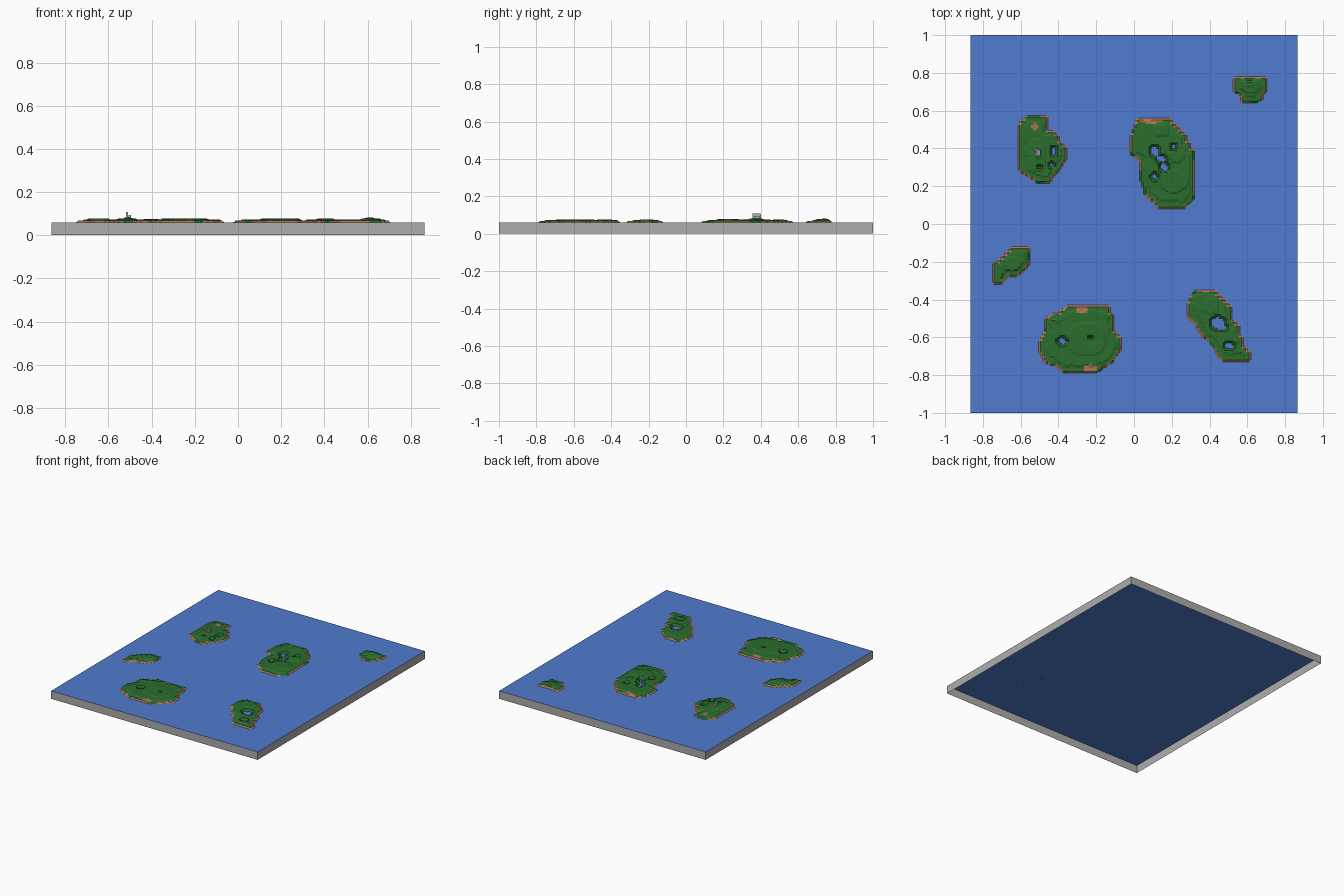
import bpy, bmesh, math
from mathutils import Vector, noise
from mathutils.geometry import intersect_point_line

if "Cube" in bpy.data.objects:
    bpy.data.objects.remove(bpy.data.objects["Cube"])

SEA = 0.06          # water level
STEP = 0.01         # terrain grid spacing


def mat(name, r, g, b):
    m = bpy.data.materials.new(name)
    m.diffuse_color = (r, g, b, 1)
    m.use_nodes = True
    m.node_tree.nodes["Principled BSDF"].inputs["Base Color"].default_value = m.diffuse_color
    return m


WATER = mat("water blue", 0.08, 0.2, 0.62)
GREY = mat("stone grey", 0.42, 0.42, 0.42)
GREEN = mat("grass green", 0.024, 0.155, 0.027)
BROWN = mat("earth brown", 0.40, 0.17, 0.085)


def make(name, bm, mats):
    me = bpy.data.meshes.new(name)
    bm.to_mesh(me)
    bm.free()
    for m in mats:
        me.materials.append(m)
    ob = bpy.data.objects.new(name, me)
    bpy.context.collection.objects.link(ob)
    return ob


def inside(x, y, poly):
    hit = False
    for (ax, ay), (bx, by) in zip(poly, poly[1:] + poly[:1]):
        if (ay > y) != (by > y) and x < (bx - ax) * (y - ay) / (by - ay) + ax:
            hit = not hit
    return hit


def edge_distance(x, y, poly):
    p, best = Vector((x, y)), 9
    for a, b in zip(poly, poly[1:] + poly[:1]):
        a, b = Vector(a), Vector(b)
        q, t = intersect_point_line(p, a, b)
        q = a.lerp(b, min(1, max(0, t)))
        best = min(best, (p - q.to_2d()).length)
    return best


def in_ellipse(x, y, e):
    return ((x - e[0]) / e[2]) ** 2 + ((y - e[1]) / e[3]) ** 2 < 1


def island(name, poly, lakes=(), hills=(), beaches=()):
    """Terraced terrain grid: earth rim at the shore, grass on top."""
    xs, ys = [p[0] for p in poly], [p[1] for p in poly]
    x0, y0 = min(xs) - STEP, min(ys) - STEP
    nx = int((max(xs) - x0) / STEP) + 3
    ny = int((max(ys) - y0) / STEP) + 3

    def height(x, y):
        # coarse blocks give the stair-stepped coastline
        cx = x0 + math.floor((x - x0) / (2 * STEP) + 0.25) * 2 * STEP + STEP
        cy = y0 + math.floor((y - y0) / (2 * STEP) + 0.25) * 2 * STEP + STEP
        if not inside(cx, cy, poly) or not inside(x, y, poly):
            return SEA, True
        if any(in_ellipse(x, y, e) for e in lakes):
            return SEA, False
        h = SEA + 0.008
        n = noise.noise(Vector((x * 22, y * 22, 0)))
        if edge_distance(x, y, poly) > 0.03 + 0.012 * n:
            h += 0.005
        h += sum(e[4] for e in hills if in_ellipse(x, y, e))
        return h, False

    bm = bmesh.new()
    grid, shore = [], set()
    for i in range(nx):
        col = []
        for j in range(ny):
            x, y = x0 + i * STEP, y0 + j * STEP
            z, outer = height(x, y)
            v = bm.verts.new((x, y, z))
            if outer:
                shore.add(v)
            col.append(v)
        grid.append(col)
    for i in range(nx - 1):
        for j in range(ny - 1):
            q = [grid[i][j], grid[i + 1][j], grid[i + 1][j + 1], grid[i][j + 1]]
            if max(v.co.z for v in q) < SEA + 0.001:
                continue            # open water
            f = bm.faces.new(q)
            c = f.calc_center_median()
            rim = any(v in shore for v in q)
            n = noise.noise(Vector((c.x * 15, c.y * 15, 5)))
            if (rim and n < 0.3) or any(in_ellipse(c.x, c.y, e) for e in beaches):
                f.material_index = 1
    loose = [v for v in bm.verts if not v.link_faces]
    bmesh.ops.delete(bm, geom=loose, context='VERTS')
    make(name, bm, [GREEN, BROWN])


def block(name, x, y, z0, z1, sx, sy, taper):
    bm = bmesh.new()
    bmesh.ops.create_cube(bm, size=1)
    for v in bm.verts:
        k = taper if v.co.z > 0 else 1
        v.co = (x + v.co.x * sx * k, y + v.co.y * sy * k, z1 if v.co.z > 0 else z0)
    make(name, bm, [GREY])


# Sea tray: water sheet with grey side walls, open underneath
bm = bmesh.new()
bmesh.ops.create_cube(bm, size=1)
for v in bm.verts:
    v.co = (v.co.x * 1.73, v.co.y * 2, SEA if v.co.z > 0 else 0)
bm.normal_update()
bmesh.ops.delete(bm, geom=[f for f in bm.faces if f.normal.z < -0.5], context='FACES_ONLY')
for f in bm.faces:
    f.material_index = 0 if f.normal.z > 0.5 else 1
make("sea_tray", bm, [WATER, GREY])

# Islands: outline, lakes (x, y, rx, ry), hills (x, y, rx, ry, rise), bare earth
island("north_main_island",
       [(.025, .57), (.18, .57), (.2, .54), (.24, .51), (.28, .47), (.3, .4), (.325, .39),
        (.325, .14), (.28, .09), (.13, .09), (.06, .16), (.035, .24), (.03, .34),
        (-.01, .37), (-.01, .48)],
       lakes=[(.11, .385, .025, .034), (.145, .345, .03, .018), (.21, .41, .019, .019),
              (.11, .25, .022, .022), (.16, .3, .03, .022)],
       hills=[(.145, .495, .04, .035, .004), (.21, .225, .075, .06, .005),
              (.225, .36, .04, .035, .005), (.15, .33, .022, .025, .005)],
       beaches=[(.09, .555, .07, .022), (.18, .56, .02, .015)])
island("northwest_island",
       [(-.605, .54), (-.56, .57), (-.465, .57), (-.455, .5), (-.41, .48), (-.355, .4),
        (-.355, .35), (-.39, .295), (-.44, .225), (-.52, .225), (-.57, .26), (-.605, .28)],
       lakes=[(-.425, .385, .019, .028), (-.435, .31, .018, .018), (-.5, .305, .011, .011)],
       hills=[(-.51, .365, .045, .085, .004), (-.51, .375, .022, .04, .004)],
       beaches=[(-.525, .515, .017, .017)])
island("west_islet",
       [(-.74, -.31), (-.74, -.21), (-.69, -.165), (-.645, -.12), (-.545, -.12),
        (-.545, -.21), (-.6, -.27), (-.66, -.28), (-.69, -.31)],
       hills=[(-.645, -.21, .05, .04, .004)])
island("southwest_main_island",
       [(-.495, -.69), (-.495, -.61), (-.47, -.57), (-.47, -.49), (-.385, -.46),
        (-.34, -.43), (-.14, -.43), (-.105, -.48), (-.105, -.57), (-.055, -.59),
        (-.055, -.65), (-.09, -.7), (-.12, -.74), (-.19, -.78), (-.375, -.78),
        (-.415, -.75), (-.465, -.735)],
       lakes=[(-.38, -.62, .026, .021), (-.23, -.6, .009, .009)],
       hills=[(-.25, -.61, .105, .09, .004), (-.23, -.615, .028, .028, -.003),
              (-.41, -.5, .035, .022, .003)],
       beaches=[(-.275, -.45, .035, .022), (-.23, -.765, .035, .02)])
island("southeast_island",
       [(.29, -.49), (.29, -.4), (.33, -.34), (.43, -.34), (.51, -.42), (.52, -.49),
        (.565, -.55), (.58, -.64), (.62, -.69), (.62, -.72), (.46, -.72), (.415, -.64),
        (.37, -.6), (.33, -.54)],
       lakes=[(.445, -.525, .045, .036), (.46, -.545, .033, .022), (.505, -.645, .027, .019)],
       hills=[(.405, -.435, .045, .04, .004)])
island("northeast_islet",
       [(.535, .7), (.535, .79), (.705, .79), (.705, .71), (.67, .65), (.575, .65), (.56, .69)],
       hills=[(.61, .735, .055, .042, .005), (.61, .738, .025, .018, .003)])

# Stone ruin on the north-west island
block("ruin_tower", -.514, .378, .066, .107, .012, .05, .85)
block("ruin_wall", -.502, .378, .066, .094, .014, .036, .8)
